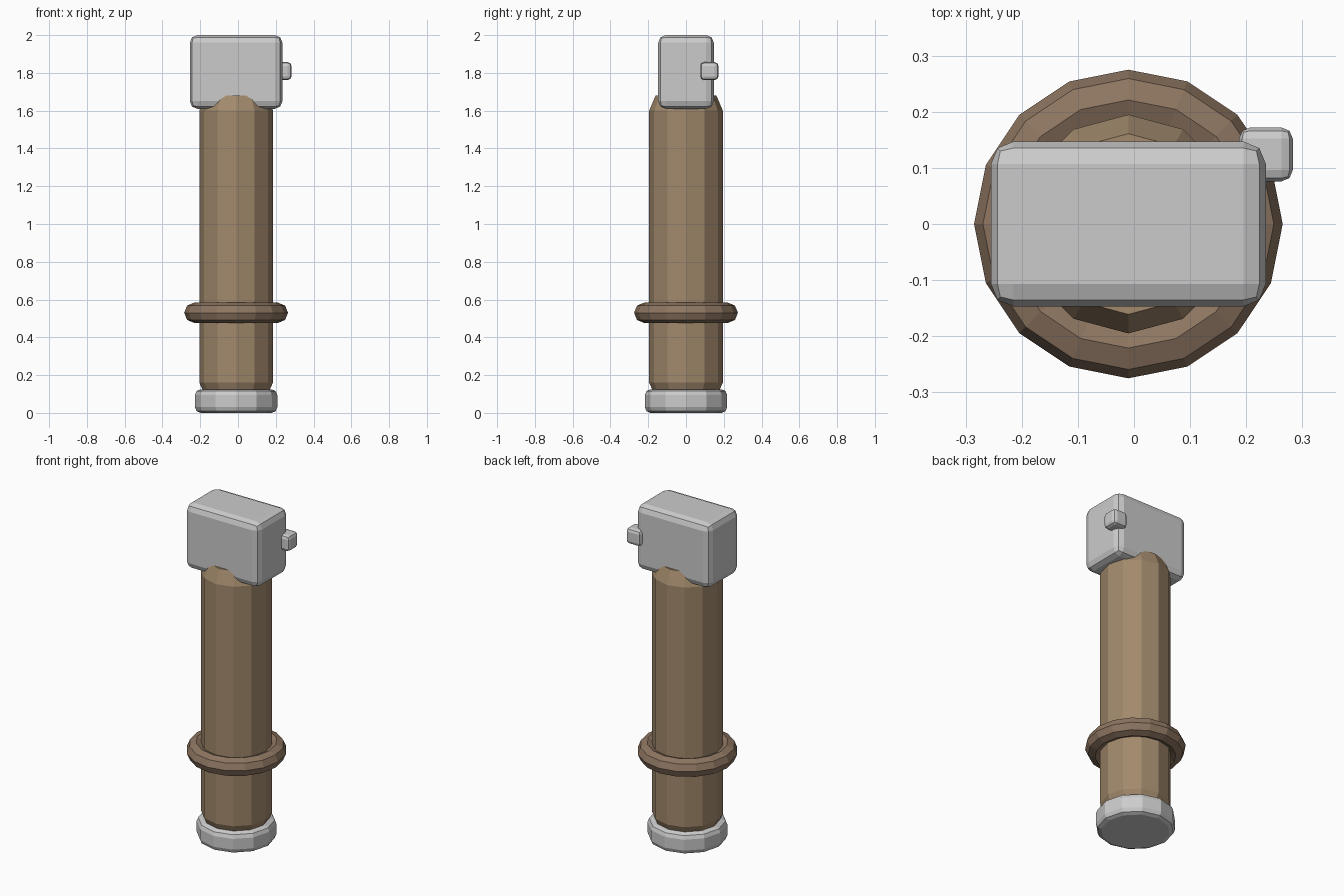
import bpy, bmesh
from math import sin, cos, pi

if "Cube" in bpy.data.objects:
    bpy.data.objects.remove(bpy.data.objects["Cube"])

CX = -0.01  # axis of the handle


def material(name, color):
    m = bpy.data.materials.new(name)
    m.diffuse_color = (*color, 1)
    m.use_nodes = True
    m.node_tree.nodes["Principled BSDF"].inputs["Base Color"].default_value = m.diffuse_color
    return m


def finish(name, bm, mat=None):
    bmesh.ops.recalc_face_normals(bm, faces=bm.faces)
    me = bpy.data.meshes.new(name)
    bm.to_mesh(me)
    bm.free()
    ob = bpy.data.objects.new(name, me)
    bpy.context.collection.objects.link(ob)
    if mat:
        me.materials.append(mat)
    return ob


def turned(name, profile, sides, mat=None, closed=False):
    """Revolve (radius, z) points around the handle axis."""
    bm = bmesh.new()
    rings = [[bm.verts.new((CX + r * cos(2 * pi * i / sides), r * sin(2 * pi * i / sides), z))
              for i in range(sides)] for r, z in profile]
    pairs = list(zip(rings, rings[1:]))
    if closed:
        pairs.append((rings[-1], rings[0]))
    else:
        bm.faces.new(rings[0])
        bm.faces.new(rings[-1])
    for a, b in pairs:
        for i in range(sides):
            j = (i + 1) % sides
            bm.faces.new((a[i], a[j], b[j], b[i]))
    return finish(name, bm, mat)


def block(name, lo, hi, bevel):
    """Box between two corners with rounded edges."""
    bm = bmesh.new()
    bmesh.ops.create_cube(bm, size=1)
    for v in bm.verts:
        v.co = [(a + b) / 2 + c * (b - a) for a, b, c in zip(lo, hi, v.co)]
    ob = finish(name, bm)
    mod = ob.modifiers.new("Bevel", 'BEVEL')
    mod.width = bevel
    mod.segments = 2
    return ob


wood = material("wood", (0.36, 0.25, 0.15))
leather = material("leather", (0.27, 0.18, 0.12))

# handle shaft with chamfered ends
turned("shaft", [(0.161, 0.085), (0.195, 0.16), (0.195, 1.6), (0.161, 1.68)], 12, wood)

# end cap with rounded rims
turned("end_cap", [(0.188, 0), (0.209, 0.009), (0.218, 0.03),
                   (0.218, 0.095), (0.209, 0.116), (0.188, 0.125)], 12)

# grip ring
turned("grip_ring", [(0.221 + 0.054 * cos(k * pi / 4), 0.53 + 0.054 * sin(k * pi / 4))
                     for k in range(8)], 16, leather, closed=True)

# head and side button
block("head", (-0.255, -0.147, 1.61), (0.235, 0.147, 2.0), 0.04)
block("side_button", (0.187, 0.076, 1.762), (0.283, 0.172, 1.857), 0.02)
